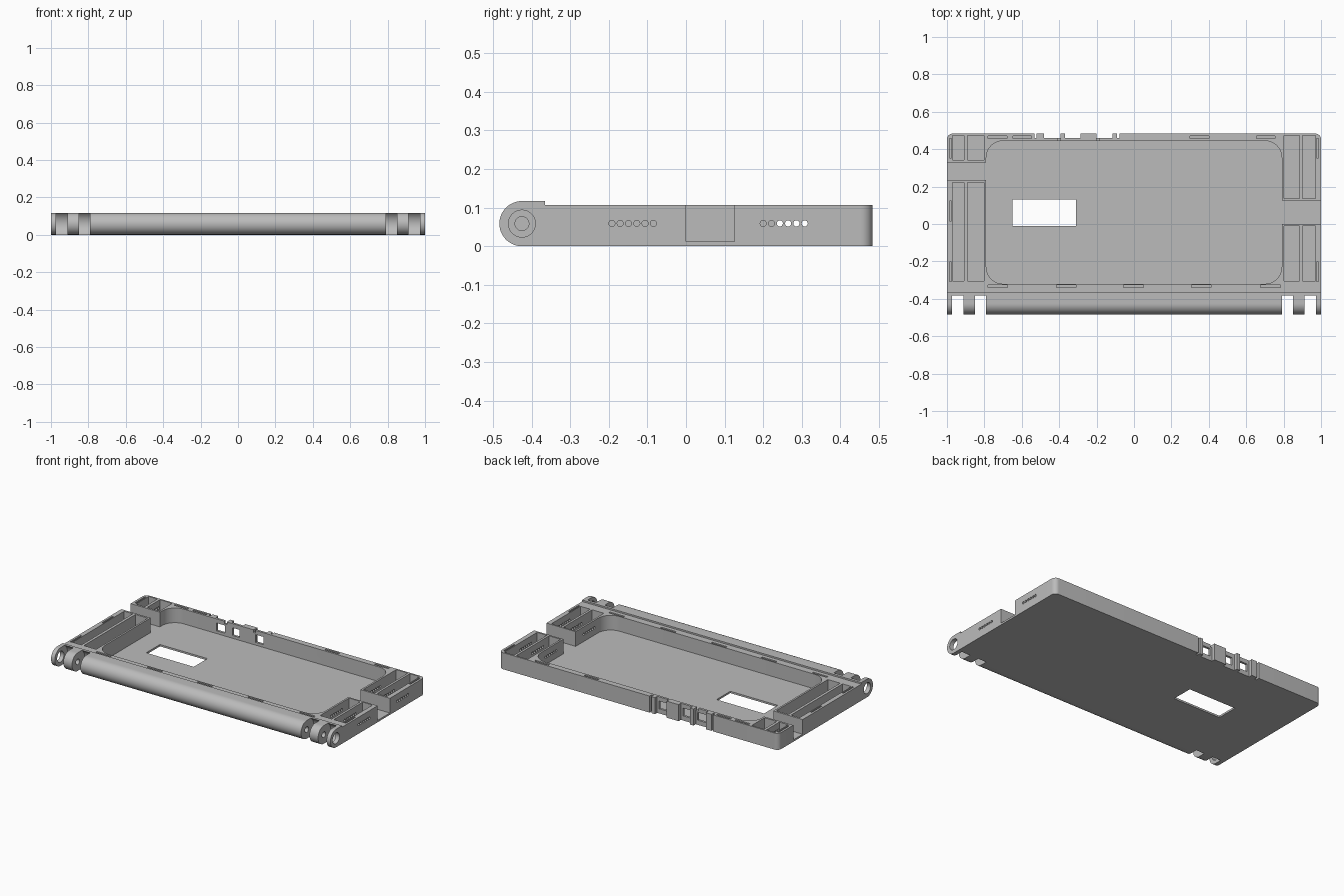
import bpy, bmesh, math
from mathutils import Matrix

if "Cube" in bpy.data.objects:
    bpy.data.objects.remove(bpy.data.objects["Cube"])

grey = bpy.data.materials.new("mid_grey")
grey.diffuse_color = (0.5, 0.5, 0.5, 1)
grey.use_nodes = True
grey.node_tree.nodes["Principled BSDF"].inputs["Base Color"].default_value = grey.diffuse_color
TOP, FLOOR = 0.107, 0.012
AXIS_Y, AXIS_Z, BARREL_R = -0.425, 0.0585, 0.0585


def make(name, bm):
    bmesh.ops.recalc_face_normals(bm, faces=bm.faces)
    me = bpy.data.meshes.new(name)
    bm.to_mesh(me)
    bm.free()
    ob = bpy.data.objects.new(name, me)
    bpy.context.collection.objects.link(ob)
    return ob


def box(bm, x0, x1, y0, y1, z0, z1):
    m = Matrix.Translation(((x0 + x1) / 2, (y0 + y1) / 2, (z0 + z1) / 2))
    m = m @ Matrix.Diagonal((x1 - x0, y1 - y0, z1 - z0, 1))
    return bmesh.ops.create_cube(bm, size=1, matrix=m)["verts"]


def rod(bm, x0, x1, y, z, r, seg=32):
    m = Matrix.Translation(((x0 + x1) / 2, y, z)) @ Matrix.Rotation(math.pi / 2, 4, 'Y')
    bmesh.ops.create_cone(bm, cap_ends=True, segments=seg, radius1=r, radius2=r,
                          depth=x1 - x0, matrix=m)


def round_uprights(bm, radius, test=lambda e: True):
    edges = [e for e in bm.edges
             if abs(e.verts[0].co.z - e.verts[1].co.z) > 0.05 and test(e)]
    bmesh.ops.bevel(bm, geom=edges, offset=radius, segments=10, profile=0.5, affect='EDGES')


def cut(ob, bm):
    cutter = make("cutter", bm)
    cutter.hide_render = True
    mod = ob.modifiers.new("cut", 'BOOLEAN')
    mod.object, mod.operation, mod.solver = cutter, 'DIFFERENCE', 'EXACT'
    bpy.context.view_layer.objects.active = ob
    bpy.ops.object.modifier_apply(modifier=mod.name)
    bpy.data.objects.remove(cutter)


# Tray body with the hinge barrel: side profile swept across the width
profile = [(0.483, 0), (0.483, TOP), (-0.365, TOP), (-0.365, 0.117)]
for i in range(25):
    a = math.pi / 2 + math.pi * i / 24
    profile.append((AXIS_Y + BARREL_R * math.cos(a), AXIS_Z + BARREL_R * math.sin(a)))
bm = bmesh.new()
face = bm.faces.new([bm.verts.new((-1, y, z)) for y, z in profile])
ext = bmesh.ops.extrude_face_region(bm, geom=[face])["geom"]
bmesh.ops.translate(bm, vec=(2, 0, 0), verts=[v for v in ext if isinstance(v, bmesh.types.BMVert)])
round_uprights(bm, 0.03, lambda e: all(v.co.y > 0.48 for v in e.verts))
body = make("tray_body", bm)
body.data.materials.append(grey)

# Main compartment with rounded corners
bm = bmesh.new()
box(bm, -0.79, 0.79, -0.32, 0.445, FLOOR, 0.2)
round_uprights(bm, 0.09)
cut(body, bm)

# Side channels running out of the compartment
bm = bmesh.new()
box(bm, -1.1, -0.74, 0.235, 0.33, FLOOR, 0.2)
box(bm, 0.74, 1.1, 0.0, 0.125, FLOOR, 0.2)
cut(body, bm)

# Side pockets, floor window, hinge gaps
bm = bmesh.new()
for y0, y1 in ((-0.305, 0.222), (0.343, 0.472)):
    box(bm, -0.97, -0.908, y0, y1, FLOOR, 0.2)
    box(bm, -0.89, -0.802, y0, y1, FLOOR, 0.2)
for y0, y1 in ((-0.305, -0.01), (0.137, 0.472)):
    box(bm, 0.802, 0.885, y0, y1, FLOOR, 0.2)
    box(bm, 0.9, 0.97, y0, y1, FLOOR, 0.2)
box(bm, -0.65, -0.31, -0.01, 0.13, -0.1, 0.009)
for s in (-1, 1):
    for x0, x1 in ((0.79, 0.85), (0.912, 0.973)):
        rod(bm, min(s * x0, s * x1), max(s * x0, s * x1), AXIS_Y, AXIS_Z, 0.072, 48)
cut(body, bm)

# Window break-through, hinge bores, rear connector recesses
bm = bmesh.new()
box(bm, -0.65, -0.31, -0.01, 0.13, -0.1, 0.05)
for s in (-1, 1):
    for x0, x1, r in ((0.74, 0.92, 0.018), (0.96, 1.05, 0.035)):
        rod(bm, min(s * x0, s * x1), max(s * x0, s * x1), AXIS_Y, AXIS_Z, r)
for x0, x1 in ((-0.533, -0.52), (-0.48, -0.392), (-0.368, -0.285), (-0.2, -0.115), (-0.09, -0.078)):
    box(bm, x0, x1, 0.46, 0.55, -0.1, 0.2)
cut(body, bm)

# Connector openings in the thin rear wall
bm = bmesh.new()
for x0, x1 in ((-0.465, -0.405), (-0.352, -0.3), (-0.185, -0.13)):
    box(bm, x0, x1, 0.42, 0.475, 0.03, 0.08)
box(bm, -0.41, -0.392, 0.42, 0.475, 0.09, 0.2)
box(bm, -0.2, -0.188, 0.42, 0.475, 0.09, 0.2)
# Clip slots along the front and rear rims
for x in (-0.728, -0.362, -0.003, 0.36, 0.73):
    box(bm, x - 0.053, x + 0.053, -0.34, -0.327, 0.06, 0.2)
for x in (-0.73, -0.598, 0.35, 0.705):
    box(bm, x - 0.05, x + 0.05, 0.458, 0.471, 0.06, 0.2)
# Clip slots along the end rims
for x, ys in ((-0.981, (-0.255, 0.07, 0.405)), (0.981, (-0.255, 0.405))):
    for y in ys:
        box(bm, x - 0.005, x + 0.005, y - 0.053, y + 0.053, 0.06, 0.2)
cut(body, bm)

# Rows of cable holes through the side walls and ribs
bm = bmesh.new()
for i in range(6):
    for y in (-0.192, 0.2):
        rod(bm, 0.7, 1.1, y + i * 0.0215, 0.059, 0.008, 16)
    rod(bm, -0.94, -0.86, 0.355 + i * 0.0205, 0.059, 0.008, 16)
cut(body, bm)

bpy.ops.object.select_all(action='DESELECT')
body.select_set(True)
bpy.context.view_layer.objects.active = body
bpy.ops.object.shade_smooth_by_angle(angle=math.radians(30))
